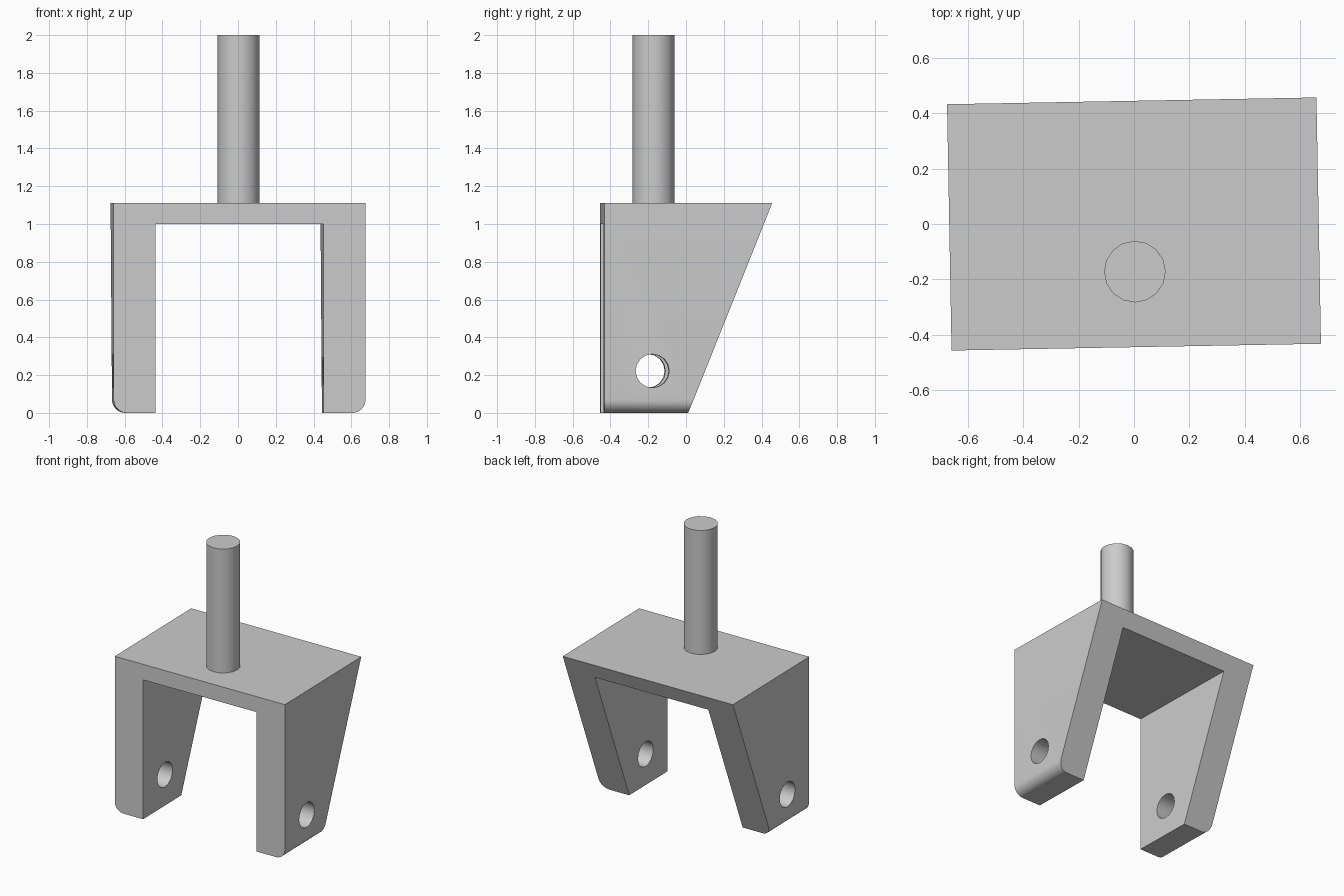
import bpy, bmesh, math
from mathutils import Vector

cube = bpy.data.objects.get("Cube")
if cube:
    bpy.data.objects.remove(cube)

U = 1 / 9                      # base unit of the part
TURN = math.radians(1.05)      # slight twist about the vertical
HALF_W, HALF_D, TOP = 6 * U, 4 * U, 10 * U
FILLET = 0.07

grey = bpy.data.materials.new("plain_grey")
grey.use_nodes = True
grey.diffuse_color = (0.6, 0.6, 0.6, 1)
grey.node_tree.nodes["Principled BSDF"].inputs["Base Color"].default_value = (0.6, 0.6, 0.6, 1)


def make_object(name, bm):
    bmesh.ops.recalc_face_normals(bm, faces=bm.faces)
    mesh = bpy.data.meshes.new(name)
    bm.to_mesh(mesh)
    bm.free()
    mesh.materials.append(grey)
    obj = bpy.data.objects.new(name, mesh)
    bpy.context.collection.objects.link(obj)
    obj.rotation_euler.z = TURN
    return obj


def smooth(obj):
    bpy.ops.object.select_all(action='DESELECT')
    obj.select_set(True)
    bpy.context.view_layer.objects.active = obj
    bpy.ops.object.shade_smooth_by_angle(angle=math.radians(35))


# Fork: mirrored arch profile with rounded outer feet, extruded in depth
half = [(4 * U, 9 * U), (4 * U, 0)]
for i in range(9):
    a = math.pi / 2 * i / 8
    half.append((HALF_W - FILLET + FILLET * math.sin(a), FILLET - FILLET * math.cos(a)))
half.append((HALF_W, TOP))
profile = half + [(-x, z) for x, z in reversed(half)]

bm = bmesh.new()
face = bm.faces.new([bm.verts.new((x, -HALF_D, z)) for x, z in profile])
ext = bmesh.ops.extrude_face_region(bm, geom=[face])
verts = [g for g in ext["geom"] if isinstance(g, bmesh.types.BMVert)]
bmesh.ops.translate(bm, verts=verts, vec=(0, 2 * HALF_D, 0))

# Slope the back: full depth at the top, half depth at the feet
slope = Vector((0, TOP, -HALF_D)).normalized()
bmesh.ops.bisect_plane(bm, geom=bm.verts[:] + bm.edges[:] + bm.faces[:],
                       plane_co=(0, 0, 0), plane_no=slope, clear_outer=True)
bmesh.ops.holes_fill(bm, edges=[e for e in bm.edges if e.is_boundary])
fork = make_object("fork", bm)

# Axle holes through both legs
bpy.ops.mesh.primitive_cylinder_add(vertices=16, radius=0.089, depth=2,
                                    location=(0, 0, 0))
cutter = bpy.context.object
cutter.name = "axle_hole_cutter"
cutter.hide_render = True
cutter.rotation_euler = (0, math.pi / 2, TURN)
hole_y = -0.19
cutter.location = (-hole_y * math.sin(TURN), hole_y * math.cos(TURN), 2 * U)
cut = fork.modifiers.new("axle_holes", 'BOOLEAN')
cut.operation = 'DIFFERENCE'
cut.solver = 'EXACT'
cut.object = cutter
bpy.ops.object.select_all(action='DESELECT')
fork.select_set(True)
bpy.context.view_layer.objects.active = fork
bpy.ops.object.modifier_apply(modifier=cut.name)
bpy.data.objects.remove(cutter)
smooth(fork)

# Stem standing on the fork crown
bm = bmesh.new()
bmesh.ops.create_cone(bm, cap_ends=True, segments=16, radius1=U, radius2=U, depth=8 * U)
bmesh.ops.translate(bm, verts=bm.verts, vec=(0, -0.172, TOP + 4 * U))
stem = make_object("stem", bm)
smooth(stem)
